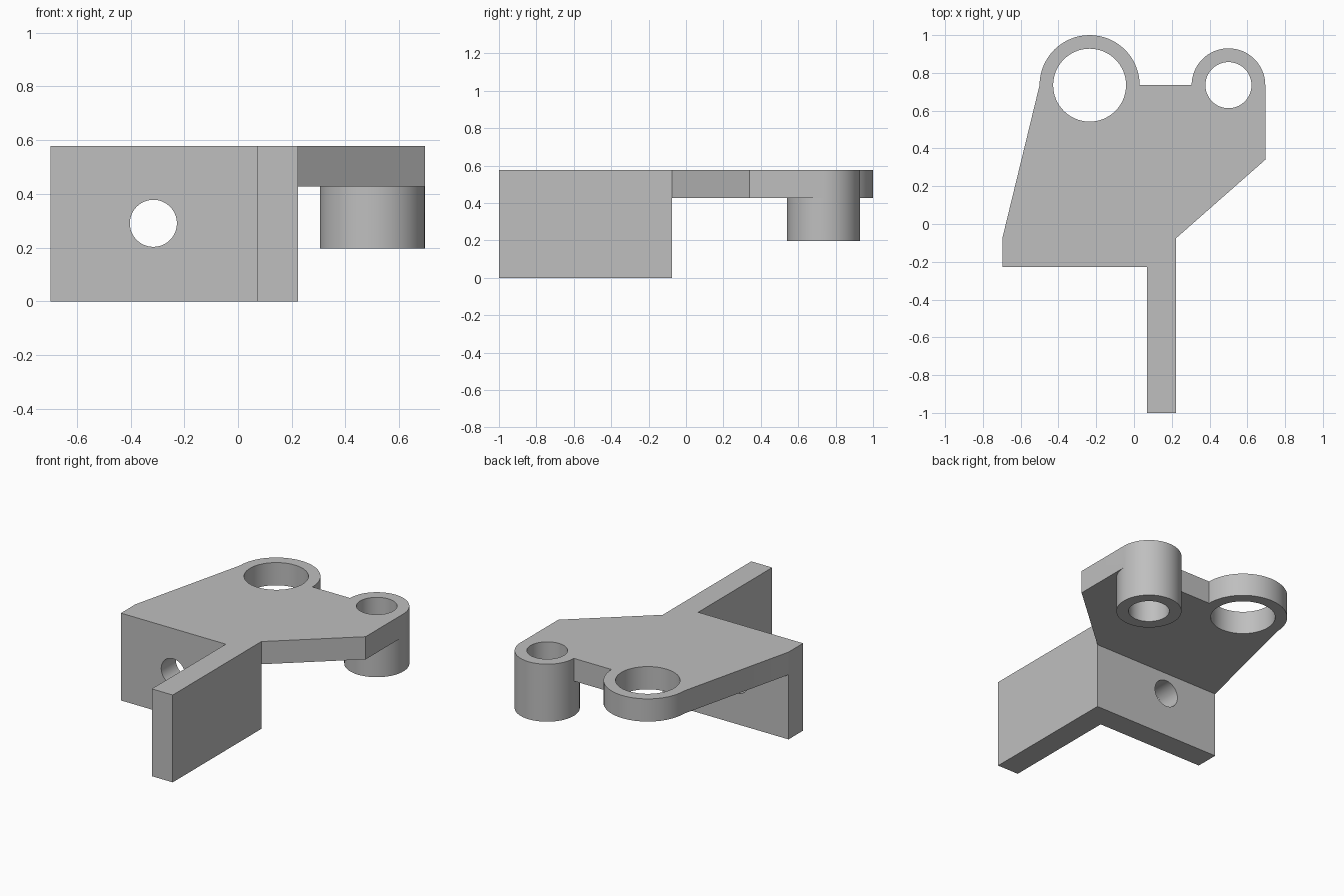
import bpy, bmesh, math
from mathutils import Matrix

if "Cube" in bpy.data.objects:
    bpy.data.objects.remove(bpy.data.objects["Cube"])

grey = bpy.data.materials.new("plain grey")
grey.use_nodes = True
colour = (0.52, 0.52, 0.52, 1)
grey.diffuse_color = colour
grey.node_tree.nodes["Principled BSDF"].inputs["Base Color"].default_value = colour

TOP, UNDER, BOSS_END = 0.577, 0.427, 0.197
RING, RING_R, RING_HOLE = (-0.235, 0.735), 0.265, 0.193
BOSS, BOSS_R, BOSS_HOLE = (0.5, 0.735), 0.195, 0.122
LEFT, RIGHT, INNER = -0.697, 0.223, 0.07
FRONT, BACK = -0.227, -0.075
BOLT_R, BOLT_Z = 0.0875, 0.29
STEPS = 32


def arc(centre, radius, start, end, steps):
    angles = [math.radians(start + (end - start) * i / steps) for i in range(steps + 1)]
    return [(centre[0] + radius * math.cos(a), centre[1] + radius * math.sin(a)) for a in angles]


def circle(centre, radius):
    return arc(centre, radius, 0, 360, STEPS * 2)[:-1]


def prism(name, outline, low, high, turn=Matrix()):
    """Extrude a flat outline from low to high, then turn it into place."""
    bm = bmesh.new()
    face = bm.faces.new([bm.verts.new((x, y, low)) for x, y in outline])
    grown = bmesh.ops.extrude_face_region(bm, geom=[face])["geom"]
    top = [v for v in grown if isinstance(v, bmesh.types.BMVert)]
    bmesh.ops.translate(bm, verts=top, vec=(0, 0, high - low))
    bm.transform(turn)
    bmesh.ops.recalc_face_normals(bm, faces=bm.faces)
    mesh = bpy.data.meshes.new(name)
    bm.to_mesh(mesh)
    bm.free()
    mesh.materials.append(grey)
    obj = bpy.data.objects.new(name, mesh)
    bpy.context.collection.objects.link(obj)
    return obj


def combine(target, other, operation):
    """Apply one boolean and discard the helper."""
    mod = target.modifiers.new(operation, "BOOLEAN")
    mod.operation, mod.solver, mod.object = operation, "EXACT", other
    bpy.context.view_layer.objects.active = target
    bpy.ops.object.modifier_apply(modifier=mod.name)
    bpy.data.objects.remove(other)


# Top plate: straight edges and two round lugs, with the wall tops included
walls = [(LEFT, BACK), (LEFT, FRONT), (INNER, FRONT), (INNER, -1), (RIGHT, -1), (RIGHT, BACK)]
outline = walls + [(0.695, 0.34)]
outline += arc(BOSS, BOSS_R, 0, 180, STEPS) + arc(RING, RING_R, 0, 180, STEPS)
bracket = prism("bracket", outline, UNDER, TOP)

# Two upright walls meeting at a corner, and the hanging boss
combine(bracket, prism("walls", walls, 0, UNDER), "UNION")
combine(bracket, prism("boss", circle(BOSS, BOSS_R), BOSS_END, UNDER), "UNION")

# Vertical bores
combine(bracket, prism("ring_bore", circle(RING, RING_HOLE), -1, 1), "DIFFERENCE")
combine(bracket, prism("boss_bore", circle(BOSS, BOSS_HOLE), -1, 1), "DIFFERENCE")

# Bolt holes through the front wall and the side wall
along_y = Matrix.Rotation(math.radians(90), 4, "X")
along_x = Matrix.Rotation(math.radians(90), 4, "Z") @ along_y
front_cut = prism("front_bolt", circle((-0.315, BOLT_Z), BOLT_R), 0.01, 0.4, along_y)
side_cut = prism("side_bolt", circle((-0.54, BOLT_Z), BOLT_R), 0.01, 0.4, along_x)
combine(bracket, front_cut, "DIFFERENCE")
combine(bracket, side_cut, "DIFFERENCE")

# Smooth the round walls, keep the edges sharp
bpy.ops.object.select_all(action="DESELECT")
bracket.select_set(True)
bpy.context.view_layer.objects.active = bracket
bpy.ops.object.shade_smooth_by_angle(angle=math.radians(12))
